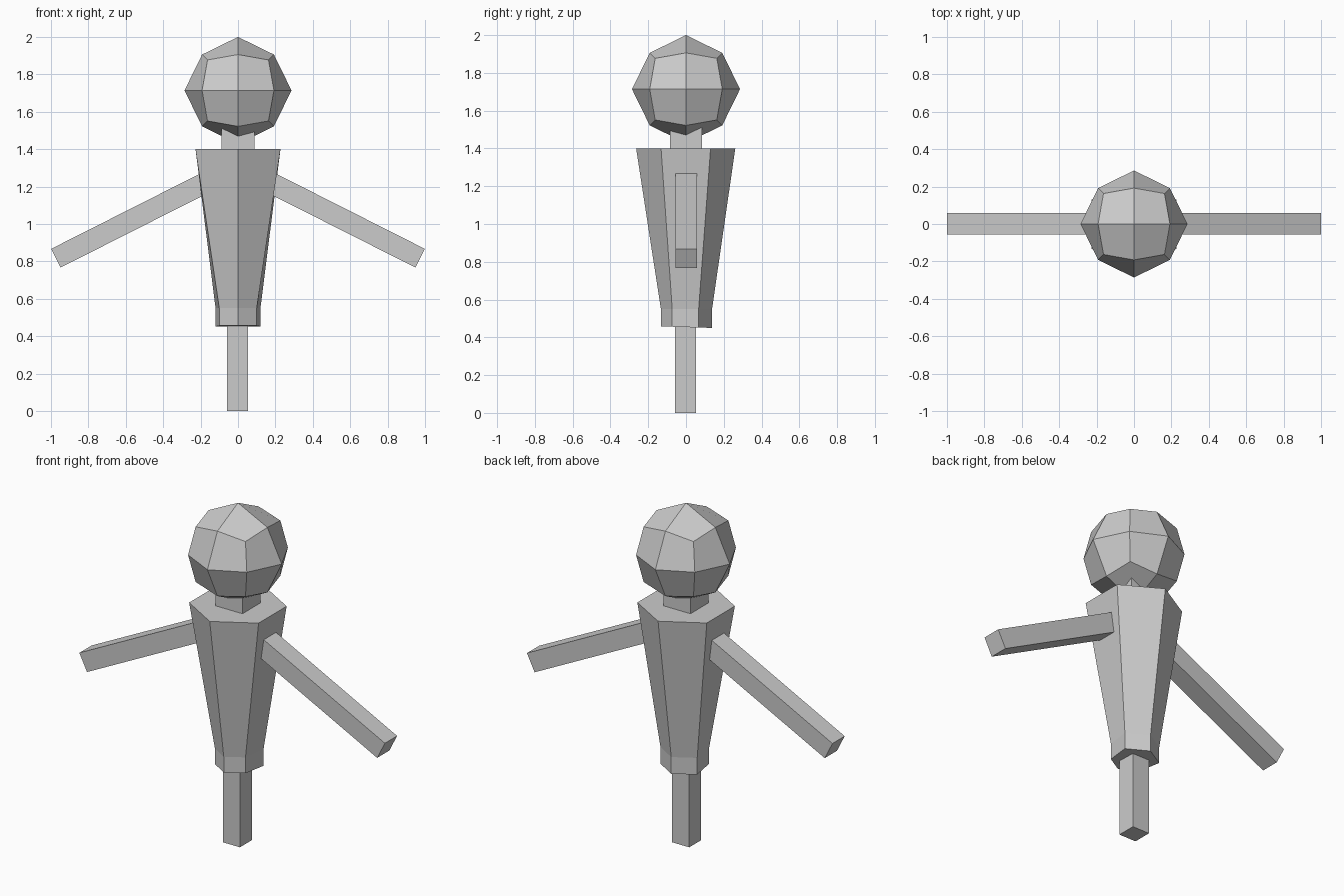
import bpy, bmesh, math
from mathutils import Matrix, Vector

if "Cube" in bpy.data.objects:
    bpy.data.objects.remove(bpy.data.objects["Cube"])


def finish(name, bm):
    bmesh.ops.recalc_face_normals(bm, faces=bm.faces)
    mesh = bpy.data.meshes.new(name)
    bm.to_mesh(mesh)
    bm.free()
    obj = bpy.data.objects.new(name, mesh)
    bpy.context.collection.objects.link(obj)
    return obj


def box(name, center, size, tilt=0.0):
    bm = bmesh.new()
    matrix = (Matrix.Translation(center) @ Matrix.Rotation(tilt, 4, 'Y')
              @ Matrix.Diagonal((*size, 1)))
    bmesh.ops.create_cube(bm, size=1, matrix=matrix)
    return finish(name, bm)


# Head: once-subdivided cube rounded to a 24-quad ball
bm = bmesh.new()
bmesh.ops.create_cube(bm, size=2)
bmesh.ops.subdivide_edges(bm, edges=bm.edges[:], cuts=1, use_grid_fill=True)
scale = {1: 0.286, 2: 0.192, 3: 0.163}   # face centres, edge middles, corners
for v in bm.verts:
    v.co *= scale[sum(abs(c) > 0.5 for c in v.co)]
bmesh.ops.translate(bm, verts=bm.verts, vec=(0, 0, 1.714))
finish("head", bm)

# Neck
box("neck", (0, 0, 1.45), (0.176, 0.168, 0.16))

# Torso: tapering hexagon, slightly wider at the back of the hem
def hexagon(front, x_front, y_front, x_back, y_back, back):
    return [(0, front), (x_front, y_front), (x_back, y_back),
            (0, back), (-x_back, y_back), (-x_front, y_front)]


hem = hexagon(-0.133, 0.1, -0.073, 0.12, 0.067, 0.138)
top = hexagon(-0.264, 0.227, -0.132, 0.227, 0.13, 0.261)
bm = bmesh.new()
rings = []
for outline, height, slope in ((hem, 0.454, -0.03), (hem, 0.55, 0), (top, 1.4, 0)):
    rings.append([bm.verts.new((x, y, height + slope * y)) for x, y in outline])
for low, high in zip(rings, rings[1:]):
    for i in range(6):
        j = (i + 1) % 6
        bm.faces.new((low[i], low[j], high[j], high[i]))
bm.faces.new(rings[0])
bm.faces.new(rings[-1])
finish("torso", bm)

# Arms: square bars sloping down and out
angle = math.radians(26.8)
length = 0.94
for name, side in (("right_arm", 1), ("left_arm", -1)):
    direction = Vector((side * math.cos(angle), 0, -math.sin(angle)))
    center = Vector((side * 0.974, 0.002, 0.817)) - direction * length / 2
    box(name, center, (length, 0.114, 0.112), side * angle)

# Support post
box("post", (-0.003, -0.002, 0.25), (0.112, 0.112, 0.5))
